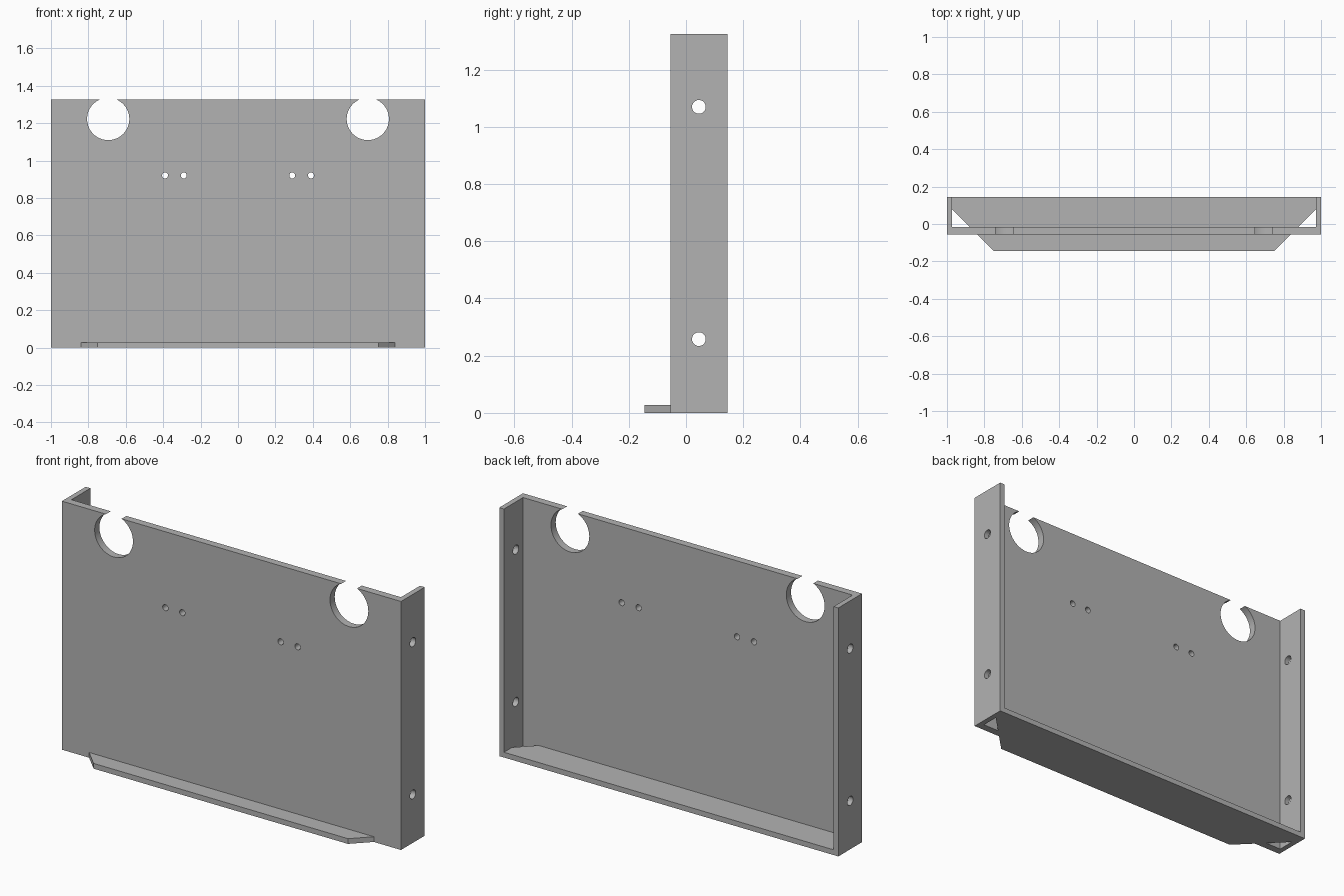
import bpy, bmesh
from math import pi
from mathutils import Matrix, Vector

cube = bpy.data.objects.get("Cube")
if cube:
    bpy.data.objects.remove(cube, do_unlink=True)

mat = bpy.data.materials.new("plain grey")
mat.use_nodes = True
GREY = (0.45, 0.45, 0.45, 1)
mat.diffuse_color = GREY
mat.node_tree.nodes["Principled BSDF"].inputs["Base Color"].default_value = GREY

HEIGHT, FRONT, BACK = 1.325, -0.055, 0.145
PANEL, SHEET = 0.04, 0.028
LIP = -0.145


def add_object(name, bm):
    bmesh.ops.recalc_face_normals(bm, faces=bm.faces)
    mesh = bpy.data.meshes.new(name)
    bm.to_mesh(mesh)
    bm.free()
    mesh.materials.append(mat)
    obj = bpy.data.objects.new(name, mesh)
    bpy.context.collection.objects.link(obj)
    return obj


def prism(name, outline, height):
    """Extrude a plan outline upward from the ground."""
    bm = bmesh.new()
    face = bm.faces.new([bm.verts.new((x, y, 0)) for x, y in outline])
    top = bmesh.ops.extrude_face_region(bm, geom=[face])["geom"]
    bmesh.ops.translate(bm, vec=Vector((0, 0, height)),
                        verts=[v for v in top if isinstance(v, bmesh.types.BMVert)])
    return add_object(name, bm)


def drill(bm, centre, radius, axis, sides):
    """Add a cylinder for cutting along the x or y axis."""
    turn = Matrix.Rotation(pi / 2, 4, "Y" if axis == "x" else "X")
    bmesh.ops.create_cone(bm, cap_ends=True, segments=sides, radius1=radius,
                          radius2=radius, depth=0.2,
                          matrix=Matrix.Translation(centre) @ turn)


def combine(target, tool, operation):
    mod = target.modifiers.new(operation.lower(), "BOOLEAN")
    mod.operation, mod.solver, mod.object = operation, "EXACT", tool
    bpy.context.view_layer.objects.active = target
    bpy.ops.object.modifier_apply(modifier=mod.name)
    bpy.data.objects.remove(tool, do_unlink=True)


# Front panel with both side flanges, as one channel outline
inner = 1 - SHEET
body = prism("mounting_bracket", [
    (-1, FRONT), (1, FRONT), (1, BACK), (inner, BACK), (inner, FRONT + PANEL),
    (-inner, FRONT + PANEL), (-inner, BACK), (-1, BACK)], HEIGHT)

# Bottom shelf with angled ends, passing under the panel to form the front lip
shelf = prism("bottom_shelf", [
    (-0.75, LIP), (0.75, LIP), (0.985, 0.09), (0.985, BACK),
    (-0.985, BACK), (-0.985, 0.09)], SHEET)
combine(body, shelf, "UNION")

# Large open notches, small panel holes and flange holes, mirrored
bm = bmesh.new()
for side in (-1, 1):
    drill(bm, (side * 0.694, FRONT, 1.222), 0.113, "y", 64)
    for x in (0.29, 0.39):
        drill(bm, (side * x, FRONT, 0.92), 0.016, "y", 32)
    for z in (0.258, 1.07):
        drill(bm, (side, 0.045, z), 0.024, "x", 32)
cutter = add_object("hole_cutter", bm)
cutter.hide_render = True
combine(body, cutter, "DIFFERENCE")

# Smooth hole walls, sharp sheet edges
bpy.ops.object.select_all(action="DESELECT")
body.select_set(True)
bpy.context.view_layer.objects.active = body
bpy.ops.object.shade_smooth_by_angle(angle=pi / 6)
